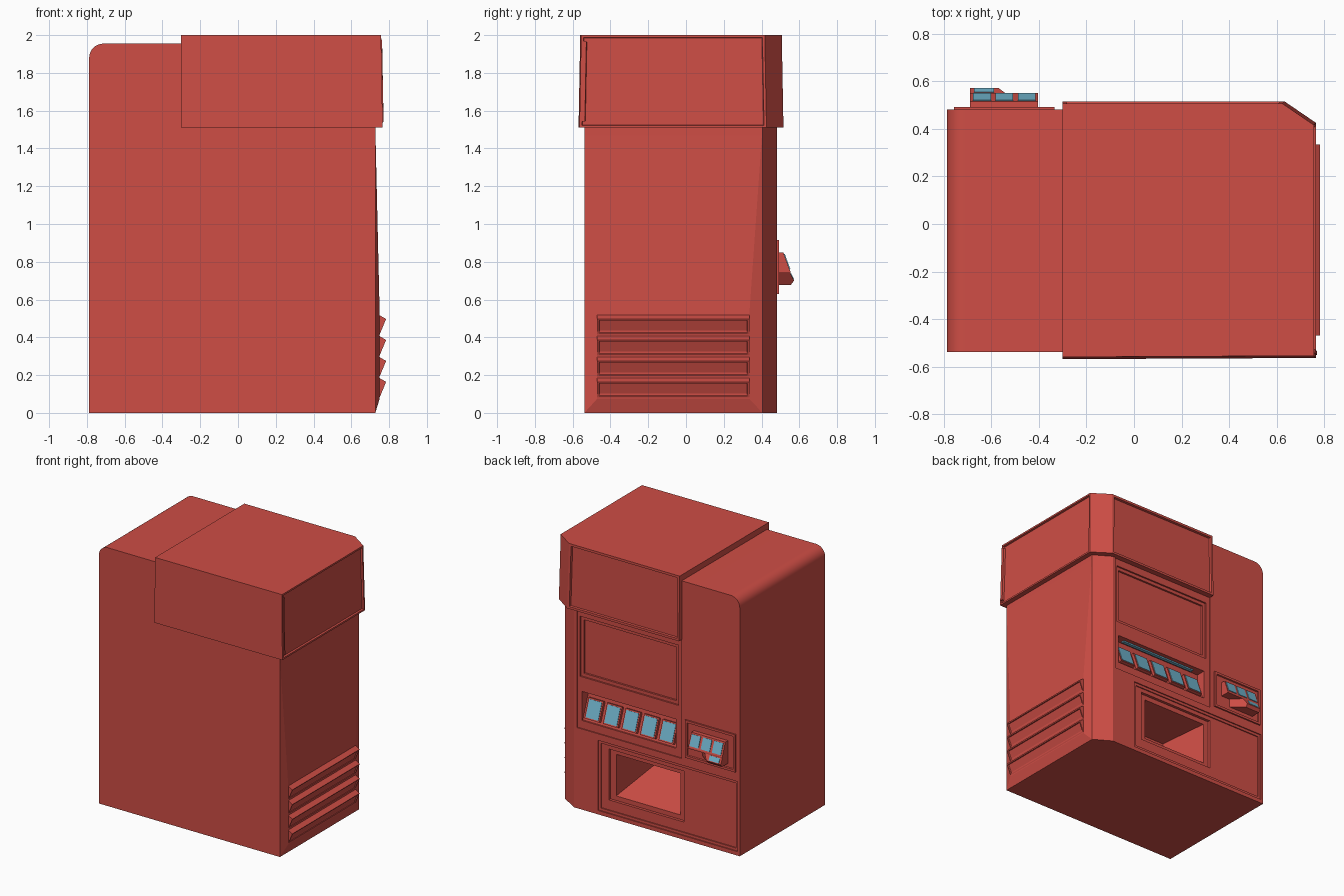
import bpy, bmesh, math
from mathutils import Matrix, Vector

if "Cube" in bpy.data.objects:
    bpy.data.objects.remove(bpy.data.objects["Cube"])


def material(name, rgb):
    m = bpy.data.materials.new(name)
    m.diffuse_color = (*rgb, 1)
    m.use_nodes = True
    m.node_tree.nodes["Principled BSDF"].inputs["Base Color"].default_value = m.diffuse_color
    return m


RED = material("red_paint", (0.62, 0.075, 0.06))
BLUE = material("blue_glass", (0.16, 0.45, 0.60))


def finish(bm, name, mat=RED):
    bmesh.ops.recalc_face_normals(bm, faces=bm.faces)
    me = bpy.data.meshes.new(name)
    bm.to_mesh(me)
    bm.free()
    me.materials.append(mat)
    ob = bpy.data.objects.new(name, me)
    bpy.context.collection.objects.link(ob)
    return ob


def loft(a, b):
    """Closed solid between two matching point loops."""
    bm = bmesh.new()
    va, vb = [bm.verts.new(p) for p in a], [bm.verts.new(p) for p in b]
    bm.faces.new(va)
    bm.faces.new(vb[::-1])
    n = len(va)
    for i in range(n):
        bm.faces.new((va[i], vb[i], vb[(i + 1) % n], va[(i + 1) % n]))
    bmesh.ops.recalc_face_normals(bm, faces=bm.faces)
    return bm


def prism_x(profile, x0, x1):
    """Extrude a (y, z) profile along x."""
    return loft([(x0, y, z) for y, z in profile], [(x1, y, z) for y, z in profile])


def rect(x0, x1, z0, z1, y):
    return [(x0, y, z0), (x1, y, z0), (x1, y, z1), (x0, y, z1)]


def recess(bm, direction, rim, depth):
    """Sink a framed panel into the faces pointing in a direction."""
    for f in [f for f in bm.faces if f.normal.dot(Vector(direction)) > 0.95]:
        bmesh.ops.inset_individual(bm, faces=[f], thickness=rim)
        bmesh.ops.inset_individual(bm, faces=[f], thickness=0.004, depth=-depth)


def cut(target, bm):
    cutter = finish(bm, "cutter")
    mod = target.modifiers.new("cut", 'BOOLEAN')
    mod.object, mod.solver = cutter, 'EXACT'
    bpy.context.view_layer.objects.active = target
    bpy.ops.object.modifier_apply(modifier=mod.name)
    bpy.data.objects.remove(cutter)


def tilted(name, x, y, z, w, h, t, angle, mat):
    """Thin block whose face looks along +y, tilted upward."""
    bm = bmesh.new()
    bmesh.ops.create_cube(bm, size=1, matrix=Matrix.Translation((x, y, z))
                          @ Matrix.Rotation(angle, 4, 'X') @ Matrix.Diagonal((w, t, h, 1)))
    return finish(bm, name, mat)


# Cabinet: side profile with one rounded shoulder and one chamfered corner
r = 0.075
prof = [(0.728, 0), (0.728, 1.955)]
prof += [(-0.788 + r - r * math.sin(a), 1.955 - r + r * math.cos(a))
         for a in [i * math.pi / 16 for i in range(9)]] + [(-0.788, 0)]
bm = loft([(x, -0.538, z) for x, z in prof], [(x, 0.482, z) for x, z in prof])
bmesh.ops.bisect_plane(bm, geom=bm.verts[:] + bm.edges[:] + bm.faces[:], clear_outer=True,
                       plane_co=(0.60, 0.482, 0), plane_no=(0.077, 0.128, 0))
bmesh.ops.holes_fill(bm, edges=[e for e in bm.edges if e.is_boundary])
cabinet = finish(bm, "cabinet")

# Stepped recesses: door section, display window, lower panel, hatch frame
for x0, x1, z0, z1, y in [(-0.30, 0.575, 0.61, 1.53, 0.474),
                          (-0.27, 0.555, 1.00, 1.455, 0.462),
                          (-0.245, 0.53, 1.025, 1.43, 0.448),
                          (-0.77, 0.40, 0.03, 0.56, 0.474),
                          (-0.75, 0.38, 0.05, 0.54, 0.466),
                          (-0.31, 0.32, 0.125, 0.51, 0.445)]:
    cut(cabinet, loft(rect(x0, x1, z0, z1, 0.6), rect(x0, x1, z0, z1, y)))

# Delivery chute narrowing inward
cut(cabinet, loft(rect(-0.27, 0.275, 0.155, 0.475, 0.46), rect(-0.20, 0.21, 0.27, 0.45, 0.08)))

# Sloped button tray
cut(cabinet, prism_x([(0.6, 0.89), (0.6, 0.67), (0.462, 0.67), (0.40, 0.84), (0.40, 0.89)],
                     -0.25, 0.54))
bpy.ops.object.select_all(action='DESELECT')
cabinet.select_set(True)
bpy.context.view_layer.objects.active = cabinet
bpy.ops.object.shade_smooth_by_angle(angle=math.radians(25))

# Selection buttons and lamp strip in the tray
tilt = math.radians(20)
for i in range(5):
    x = 0.455 - 0.155 * i
    tilted(f"button_base_{i + 1}", x, 0.436, 0.758, 0.125, 0.15, 0.03, tilt, RED)
    tilted(f"button_face_{i + 1}", x, 0.446, 0.762, 0.105, 0.13, 0.016, tilt, BLUE)
tilted("lamp_strip", 0.145, 0.43, 0.886, 0.64, 0.012, 0.025, 0, BLUE)

# Header box, slightly tapered, with framed panels
def outline(o, z):
    return [(-0.302, -0.56 - o, z), (0.757 + o, -0.555 - o, z), (0.757 + o, 0.417 + o, z),
            (0.625 + o, 0.507 + o, z), (-0.302, 0.507 + o, z)]

bm = loft(outline(0.009, 1.51), outline(0.0, 2.0))
recess(bm, (1, 0, 0), 0.018, 0.014)
recess(bm, (0, 1, 0), 0.025, 0.016)
finish(bm, "header")

# Bulged side wall around the vent
wall = [(0.727, y, z) for y, z in [(-0.538, 0), (0.405, 0), (0.405, 1.512), (-0.538, 1.512)]]
vent = [(0.75, y, z) for y, z in [(-0.47, 0.075), (0.335, 0.075), (0.335, 0.52), (-0.47, 0.52)]]
finish(loft(wall, vent), "side_wall")

# Vent slats with sunken faces
for i in range(4):
    top = 0.517 - 0.111 * i
    p = [(0.735, top + 0.005), (0.75, top), (0.784, top - 0.02), (0.75, top - 0.102), (0.735, top - 0.102)]
    bm = loft([(x, -0.47, z) for x, z in p], [(x, 0.335, z) for x, z in p])
    slope = Vector((0.082, 0, -0.034)).normalized()
    recess(bm, slope, 0.012, 0.008)
    finish(bm, f"vent_slat_{i + 1}")

# Coin plate with raised rim
bm = loft(rect(-0.757, -0.335, 0.63, 0.915, 0.476), rect(-0.757, -0.335, 0.63, 0.915, 0.493))
recess(bm, (0, 1, 0), 0.025, 0.01)
finish(bm, "coin_plate")

# Coin unit: sloped console and a lower return flap
finish(prism_x([(0.478, 0.85), (0.515, 0.85), (0.552, 0.75), (0.552, 0.75), (0.545, 0.70), (0.478, 0.70)][:3]
               + [(0.552, 0.74), (0.478, 0.74)], -0.69, -0.405), "coin_console")
flap = [(0.478, 0.745), (0.55, 0.745), (0.572, 0.70), (0.555, 0.678), (0.478, 0.678)]
bm = loft([(-0.69, y, z) for y, z in flap],
          [(-0.57 + (0.10 if y < 0.5 else 0.03 if y < 0.553 else 0), y, z) for y, z in flap])
finish(bm, "return_box")
lean = math.atan2(0.037, 0.10)
for i in range(3):
    tilted(f"coin_screen_{i + 1}", -0.64 + 0.094 * i, 0.534, 0.80, 0.074, 0.085, 0.008, lean, BLUE)
tilted("return_flap", -0.632, 0.562, 0.722, 0.085, 0.036, 0.006, math.atan2(0.022, 0.045), BLUE)
